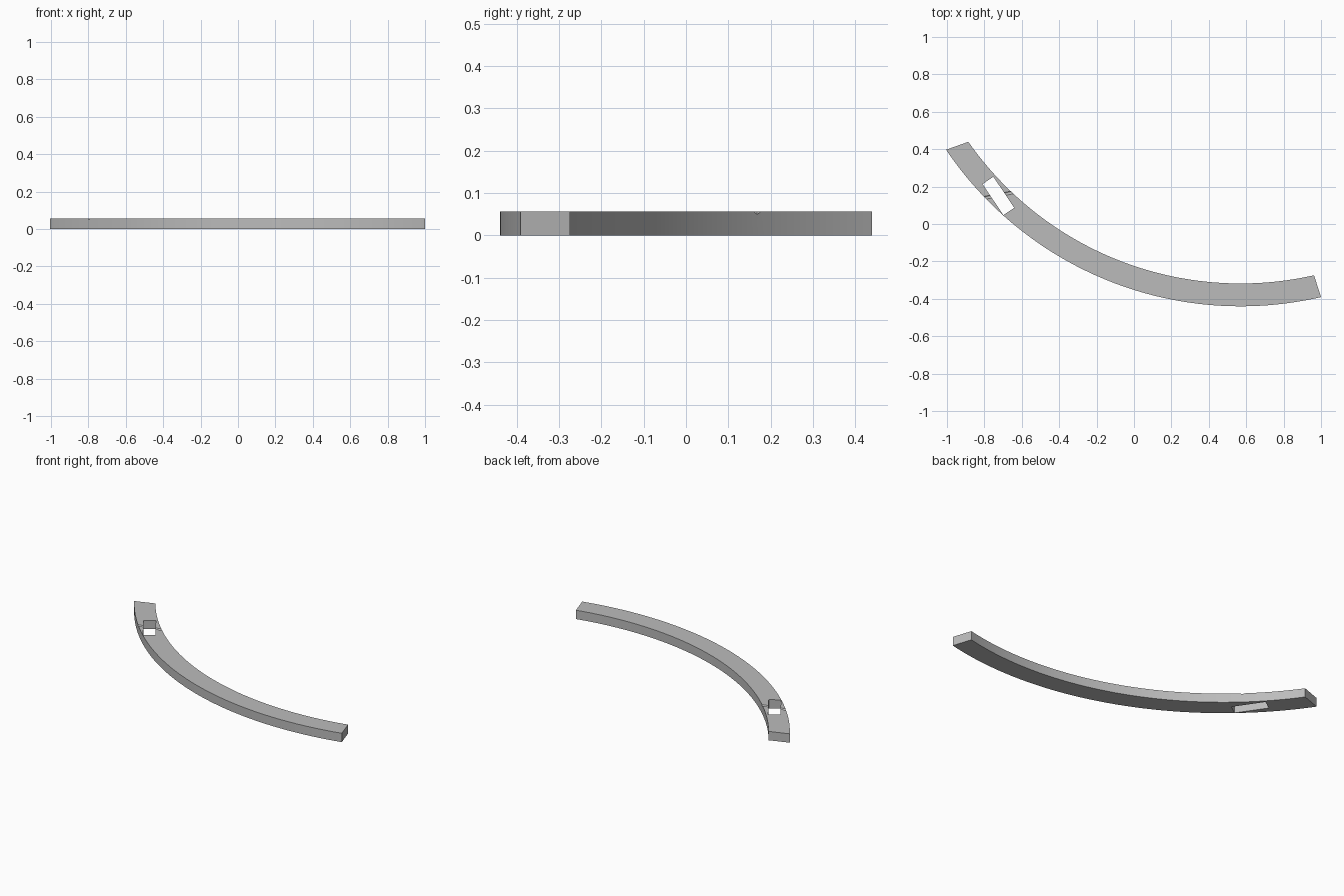
import bpy
import bmesh
from math import atan2, sin, cos, radians
from mathutils import Matrix

cube = bpy.data.objects.get("Cube")
if cube:
    bpy.data.objects.remove(cube, do_unlink=True)

HEIGHT = 0.056
CENTRE = (0.57, 1.46)
STEPS = 72

grey = bpy.data.materials.new("plain_grey")
grey.use_nodes = True
colour = (0.5, 0.5, 0.5, 1)
grey.diffuse_color = colour
grey.node_tree.nodes["Principled BSDF"].inputs["Base Color"].default_value = colour


def make_object(name, bm):
    bmesh.ops.recalc_face_normals(bm, faces=bm.faces)
    mesh = bpy.data.meshes.new(name)
    bm.to_mesh(mesh)
    bm.free()
    mesh.materials.append(grey)
    obj = bpy.data.objects.new(name, mesh)
    bpy.context.collection.objects.link(obj)
    return obj


def arc(radius, start, end):
    """Points along a circle about CENTRE between the bearings of two points."""
    a, b = (atan2(p[1] - CENTRE[1], p[0] - CENTRE[0]) for p in (start, end))
    angles = [a + (b - a) * i / STEPS for i in range(STEPS + 1)]
    return [(CENTRE[0] + radius * cos(t), CENTRE[1] + radius * sin(t)) for t in angles]


# Curved rail with slanted end cuts
outer = arc(1.90, (-1, 0.4), (1, -0.39))
inner = arc(1.778, (-0.885, 0.44), (0.963, -0.277))
bm = bmesh.new()
outline = [bm.verts.new((x, y, 0)) for x, y in outer + inner[::-1]]
base = bm.faces.new(outline)
top = bmesh.ops.extrude_face_region(bm, geom=[base])["geom"]
bmesh.ops.translate(bm, vec=(0, 0, HEIGHT),
                    verts=[v for v in top if isinstance(v, bmesh.types.BMVert)])
rail = make_object("curved_rail", bm)

# Rectangular slot through the rail
bm = bmesh.new()
bmesh.ops.create_cube(bm, size=1, matrix=Matrix.Translation((-0.725, 0.15, HEIGHT / 2))
                      @ Matrix.Rotation(radians(-56), 4, "Z")
                      @ Matrix.Diagonal((0.2, 0.07, 0.2, 1)))
slot = make_object("slot_cutter", bm)

# Shallow round groove across the top
bm = bmesh.new()
bmesh.ops.create_cone(bm, cap_ends=True, segments=24, radius1=0.009, radius2=0.009, depth=0.3,
                      matrix=Matrix.Translation((-0.715, 0.156, HEIGHT + 0.004))
                      @ Matrix.Rotation(radians(11), 4, "Z")
                      @ Matrix.Rotation(radians(90), 4, "Y"))
groove = make_object("groove_cutter", bm)

bpy.context.view_layer.objects.active = rail
rail.select_set(True)
for cutter in (slot, groove):
    cut = rail.modifiers.new(cutter.name, "BOOLEAN")
    cut.operation = "DIFFERENCE"
    cut.solver = "EXACT"
    cut.object = cutter
    bpy.ops.object.modifier_apply(modifier=cut.name)
    bpy.data.objects.remove(cutter, do_unlink=True)

bpy.ops.object.select_all(action="DESELECT")
rail.select_set(True)
bpy.ops.object.shade_smooth_by_angle(angle=radians(30))
